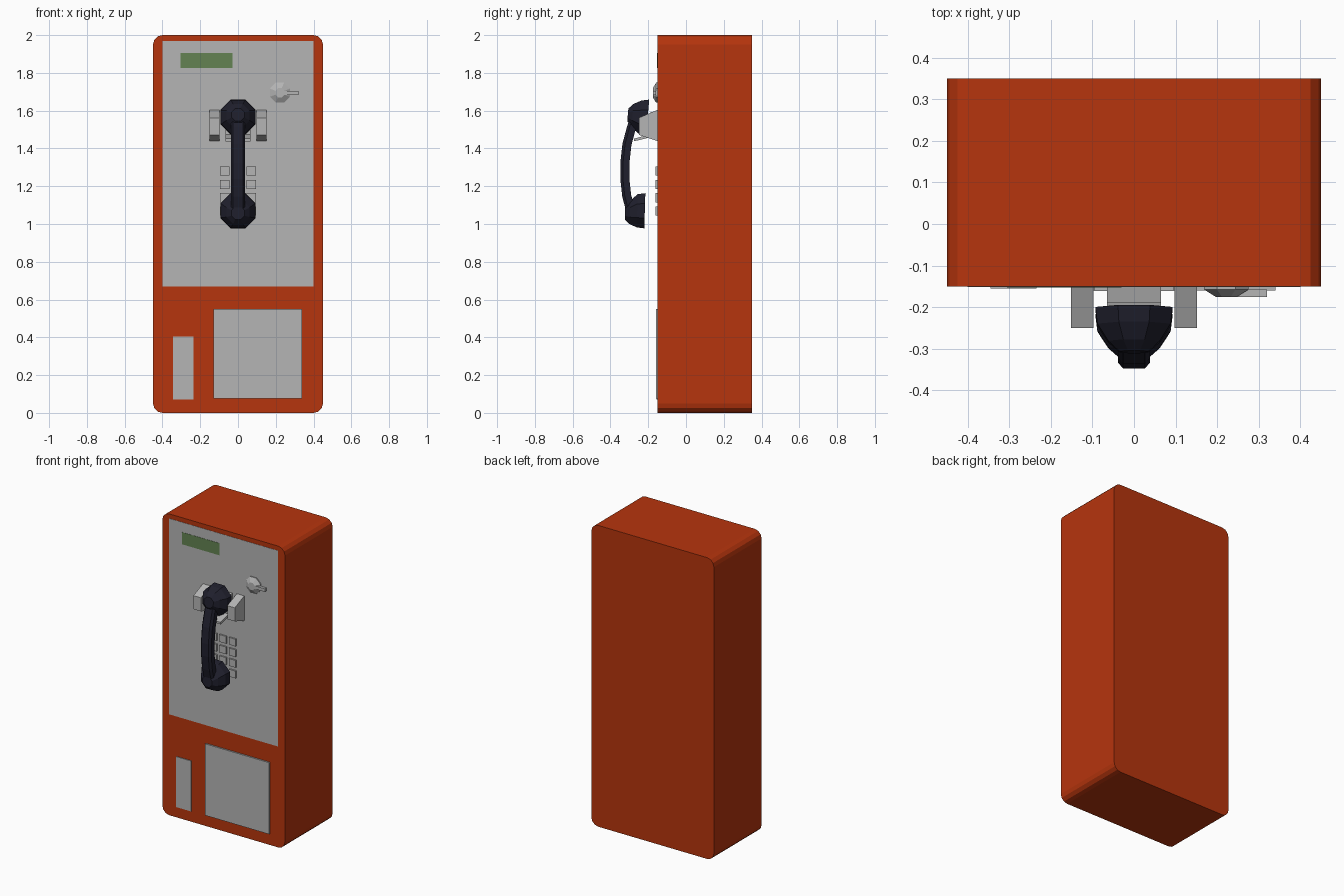
import bpy, bmesh, math
from mathutils import Vector

if "Cube" in bpy.data.objects:
    bpy.data.objects.remove(bpy.data.objects["Cube"])


def material(name, rgb):
    m = bpy.data.materials.new(name)
    m.diffuse_color = (*rgb, 1)
    m.use_nodes = True
    m.node_tree.nodes["Principled BSDF"].inputs["Base Color"].default_value = m.diffuse_color
    return m


RED = material("orange_red_paint", (0.47, 0.035, 0.004))
GREY = material("grey_metal", (0.46, 0.46, 0.46))
GREEN = material("green_screen", (0.125, 0.225, 0.085))
BLACK = material("black_plastic", (0.014, 0.014, 0.026))


def loft(name, rings, mat):
    """Skin a list of equally long vertex rings and cap both ends."""
    bm = bmesh.new()
    vs = [[bm.verts.new(p) for p in r] for r in rings]
    n = len(rings[0])
    for a, b in zip(vs, vs[1:]):
        for i in range(n):
            j = (i + 1) % n
            bm.faces.new((a[i], a[j], b[j], b[i]))
    bm.faces.new(vs[0])
    bm.faces.new(vs[-1])
    bmesh.ops.recalc_face_normals(bm, faces=bm.faces[:])
    me = bpy.data.meshes.new(name)
    bm.to_mesh(me)
    bm.free()
    me.materials.append(mat)
    ob = bpy.data.objects.new(name, me)
    bpy.context.collection.objects.link(ob)
    return ob


def front_box(name, x0, x1, z0, z1, y0, y1, mat):
    return loft(name, [[(x0, y, z0), (x1, y, z0), (x1, y, z1), (x0, y, z1)]
                       for y in (y0, y1)], mat)


def side_profile(name, x0, x1, yz, mat):
    return loft(name, [[(x, y, z) for y, z in yz] for x in (x0, x1)], mat)


def octagon(x, y, z, r, tilt=0.0):
    """Octagon facing -y with flat top; r is half the width across flats."""
    c = r / math.cos(math.pi / 8)
    pts = []
    for i in range(8):
        a = math.pi / 8 + i * math.pi / 4
        dz = c * math.sin(a)
        pts.append((x + c * math.cos(a), y + dz * math.sin(tilt), z + dz * math.cos(tilt)))
    return pts


# cabinet with rounded long edges
R = 0.05
outline = []
for cx, cz, start in ((0.4, 1.95, 0), (-0.4, 1.95, 90), (-0.4, 0.05, 180), (0.4, 0.05, 270)):
    for k in range(4):
        a = math.radians(start + 30 * k)
        outline.append((cx + R * math.cos(a), cz + R * math.sin(a)))
loft("cabinet", [[(x, y, z) for x, z in outline] for y in (-0.15, 0.35)], RED)

# front plates
front_box("front_panel", -0.40, 0.40, 0.67, 1.97, -0.1515, -0.148, GREY)
front_box("display_screen", -0.305, -0.03, 1.825, 1.905, -0.153, -0.149, GREEN)
front_box("coin_box_door", -0.13, 0.34, 0.075, 0.55, -0.16, -0.148, GREY)
front_box("coin_return_plate", -0.345, -0.235, 0.07, 0.405, -0.155, -0.148, GREY)

# keypad
for row in range(4):
    for col in range(3):
        x, z = (col - 1) * 0.07, 1.28 - row * 0.0705
        front_box(f"key_{row}_{col}", x - 0.025, x + 0.025, z - 0.024, z + 0.024,
                  -0.161, -0.149, GREY)

# lever with its octagonal hub
loft("lever_hub", [octagon(0.222, -0.149, 1.695, 0.053), octagon(0.222, -0.158, 1.695, 0.053),
                   octagon(0.222, -0.176, 1.695, 0.024)], GREY)
front_box("lever_arm", 0.225, 0.32, 1.684, 1.705, -0.176, -0.158, GREY)

# cradle prongs and middle hook
for side, sx in (("left", -1), ("right", 1)):
    side_profile(f"cradle_prong_{side}", sx * 0.097, sx * 0.152,
                 [(-0.149, 1.605), (-0.25, 1.562), (-0.25, 1.472), (-0.149, 1.438)], GREY)
side_profile("cradle_back", -0.065, 0.065,
             [(-0.149, 1.60), (-0.19, 1.59), (-0.19, 1.475), (-0.149, 1.46)], GREY)
side_profile("cradle_hook", -0.065, 0.065,
             [(-0.149, 1.485), (-0.275, 1.452), (-0.275, 1.438), (-0.149, 1.468)], GREY)


# handset cups: (depth, radius, outward shift) rings
def cup(name, y, z, sign, tilt):
    rings = [octagon(0, y - d, z + sign * s, r, tilt)
             for d, r, s in ((0, 0.093, 0), (0.04, 0.088, 0), (0.08, 0.062, 0.008),
                             (0.105, 0.034, 0.012))]
    loft(name, rings, BLACK)


cup("earpiece", -0.203, 1.566, 1, 0.09)
cup("mouthpiece", -0.218, 1.07, -1, 0.03)

# curved handle swept along a gentle arc
path = [Vector(p) for p in ((-0.262, 1.585), (-0.287, 1.51), (-0.311, 1.42), (-0.322, 1.32),
                            (-0.322, 1.24), (-0.312, 1.15), (-0.287, 1.055))]
section = ((0.038, 0.012), (0.026, 0.026), (-0.026, 0.026), (-0.038, 0.012),
           (-0.038, -0.022), (0.038, -0.022))
rings = []
for i, p in enumerate(path):
    t = (path[min(i + 1, len(path) - 1)] - path[max(i - 1, 0)]).normalized()
    out = Vector((t.y, -t.x))
    rings.append([(u, p.x + out.x * v, p.y + out.y * v) for u, v in section])
loft("handset_handle", rings, BLACK)
